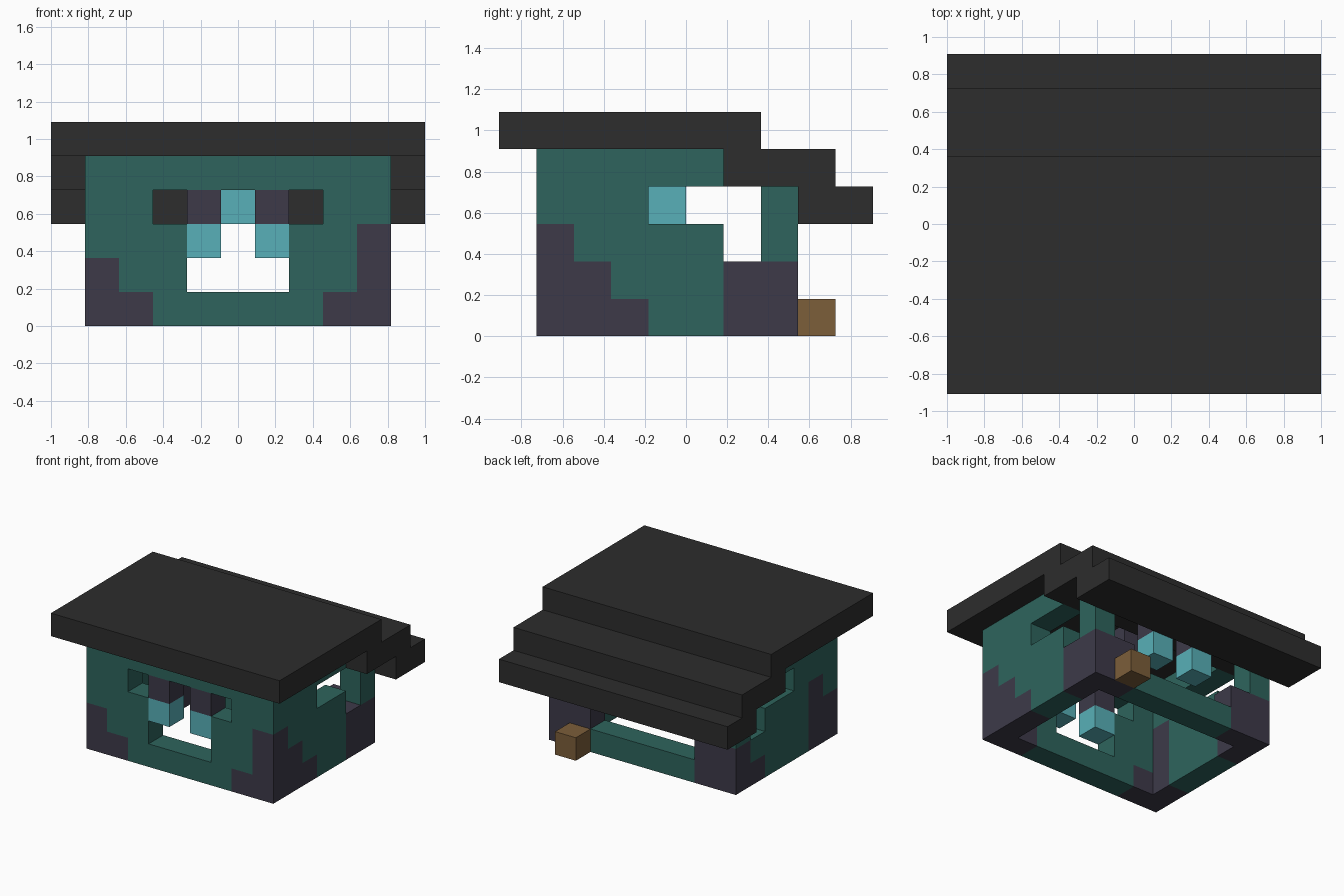
import bpy, bmesh
from mathutils import Vector

if "Cube" in bpy.data.objects:
    bpy.data.objects.remove(bpy.data.objects["Cube"], do_unlink=True)

U = 2 / 11                      # size of one block
ORIGIN = Vector((-5.5, -5, 0))  # grid corner, in blocks


def make_material(name, hex_code):
    rgb = [int(hex_code[n:n + 2], 16) / 255 for n in (0, 2, 4)]
    color = [c / 12.92 if c < 0.04045 else ((c + 0.055) / 1.055) ** 2.4 for c in rgb] + [1]
    mat = bpy.data.materials.new(name)
    mat.use_nodes = True
    mat.diffuse_color = color
    mat.node_tree.nodes["Principled BSDF"].inputs["Base Color"].default_value = color
    return mat


STONE, TEAL, ROOF, GLOW, WOOD = mats = [
    make_material("slate purple", "3d3a49"), make_material("deep teal", "2e645d"),
    make_material("charcoal", "2d2d2d"), make_material("pale cyan", "58b0b8"),
    make_material("brown wood", "7c5e3a")]


def block(xs, ys, zs):
    """All cells in inclusive ranges; a single number means one layer."""
    spans = [(s, s) if isinstance(s, int) else s for s in (xs, ys, zs)]
    rx, ry, rz = [range(a, b + 1) for a, b in spans]
    return {(x, y, z) for x in rx for y in ry for z in rz}


def build(name, cells):
    """Skin the cells {position: material}, then merge flat areas."""
    bm = bmesh.new()
    used = [m for m in mats if m in cells.values()]
    for cell, mat in cells.items():
        for axis in range(3):
            for side in (0, 1):
                neighbour = list(cell)
                neighbour[axis] += 2 * side - 1
                if tuple(neighbour) in cells:
                    continue
                a, b = (axis + 1) % 3, (axis + 2) % 3
                corners = []
                for da, db in ((0, 0), (1, 0), (1, 1), (0, 1)):
                    p = Vector(cell)
                    p[axis] += side
                    p[a] += da
                    p[b] += db
                    corners.append(bm.verts.new((p + ORIGIN) * U))
                face = bm.faces.new(corners if side else corners[::-1])
                face.material_index = used.index(mat)
    bmesh.ops.remove_doubles(bm, verts=bm.verts[:], dist=0.001)
    bmesh.ops.dissolve_limit(bm, angle_limit=0.01, verts=bm.verts[:],
                             edges=bm.edges[:], delimit={'MATERIAL'})
    mesh = bpy.data.meshes.new(name)
    bm.to_mesh(mesh)
    bm.free()
    for mat in used:
        mesh.materials.append(mat)
    obj = bpy.data.objects.new(name, mesh)
    bpy.context.collection.objects.link(obj)


# Walls: hollow shell, open below
shell = block((1, 9), (1, 7), (0, 4)) - block((2, 8), (2, 6), (0, 4))
shell -= block((1, 9), (6, 7), 4)                              # roof step sits here
shell -= block((4, 6), 1, (1, 2)) | block((3, 7), 1, 3)        # front opening
shell -= block((3, 7), 7, (1, 3)) | block((2, 8), 7, (2, 3))   # back opening
for x in (1, 9):                                               # side windows
    shell -= block(x, (4, 6), 3) | block(x, 6, 2)

# Stone patches that climb the corners
stone = block((1, 2), 1, 0) | block((8, 9), 1, 0)
stone |= block(1, 1, 1) | block(1, 2, (0, 2))
stone |= block(9, 1, (0, 2)) | block(9, 2, (0, 1)) | block(9, 3, 0)
stone |= block((1, 2), 7, (0, 1)) | block((8, 9), 7, (0, 1))
stone |= block(9, 6, (0, 1)) | block(1, 6, 0)
build("walls", {c: STONE if c in stone else TEAL for c in shell})

# Stepped roof
roof = block((0, 10), (0, 6), 5) | block((0, 10), (6, 8), 4) | block((0, 10), (8, 9), 3)
build("roof", {c: ROOF for c in roof})

# Hanging lanterns in both openings and one in the middle
for label, y in (("front", 1), ("back", 7)):
    for side, x in (("right", 4), ("left", 6)):
        build(f"{label}_{side}_lantern", {(x, y, 3): STONE, (x, y, 2): GLOW})
build("centre_lantern", {(5, 4, 4): STONE, (5, 4, 3): GLOW})

# Crate outside the back wall
build("crate", {(8, 8, 0): WOOD})
